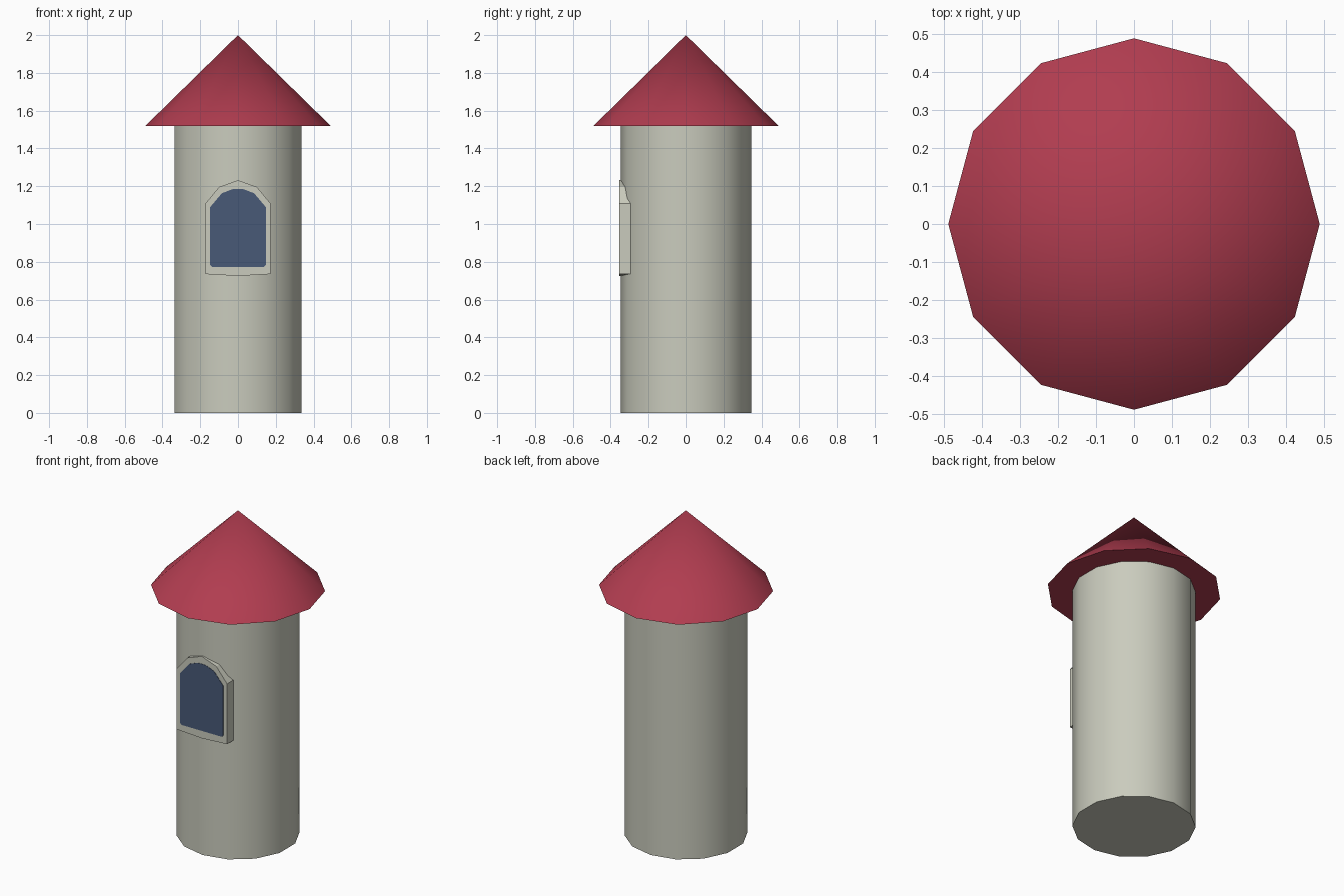
import bpy, bmesh, math

if "Cube" in bpy.data.objects:
    bpy.data.objects.remove(bpy.data.objects["Cube"])


def material(name, rgb):
    m = bpy.data.materials.new(name)
    m.diffuse_color = (*rgb, 1)
    m.use_nodes = True
    m.node_tree.nodes["Principled BSDF"].inputs["Base Color"].default_value = m.diffuse_color
    return m


stone = material("pale stone", (0.59, 0.60, 0.51))
red = material("red roof", (0.44, 0.046, 0.08))
blue = material("dark blue glass", (0.066, 0.10, 0.185))


def cone(name, sides, r1, r2, z0, z1, mat):
    """Capped cone or cylinder with a vertex on the +y axis."""
    bpy.ops.mesh.primitive_cone_add(vertices=sides, radius1=r1, radius2=r2,
                                    depth=z1 - z0, location=(0, 0, (z0 + z1) / 2))
    ob = bpy.context.object
    ob.name = name
    ob.data.materials.append(mat)
    bpy.ops.object.shade_smooth_by_angle(angle=math.radians(30))
    return ob


def plate(name, half, y0, y1, mat):
    """Extrude a left-right mirrored outline from y0 (front) to y1 (back)."""
    outline = half + [(-x, z) for x, z in reversed(half) if x > 0]
    bm = bmesh.new()
    front = bm.faces.new([bm.verts.new((x, y0, z)) for x, z in outline])
    ext = bmesh.ops.extrude_face_region(bm, geom=[front], use_keep_orig=True)
    for v in ext["geom"]:
        if isinstance(v, bmesh.types.BMVert):
            v.co.y = y1
    bmesh.ops.recalc_face_normals(bm, faces=bm.faces)
    me = bpy.data.meshes.new(name)
    bm.to_mesh(me)
    bm.free()
    me.materials.append(mat)
    ob = bpy.data.objects.new(name, me)
    bpy.context.collection.objects.link(ob)
    return ob


# round tower wall and pointed roof
cone("tower_wall", 14, 0.346, 0.346, 0, 1.52, stone)
cone("roof", 12, 0.49, 0, 1.52, 2.0, red)

# arched window: frame sunk into the wall, thin glass plate on its face
plate("window_frame", [(0, 0.725), (0.173, 0.735), (0.173, 1.108), (0.10, 1.196), (0, 1.232)],
      -0.354, -0.27, stone)
plate("window_glass", [(0, 0.772), (0.137, 0.772), (0.147, 0.782), (0.147, 1.09),
                       (0.085, 1.163), (0.03, 1.184), (0, 1.186)],
      -0.356, -0.350, blue)
